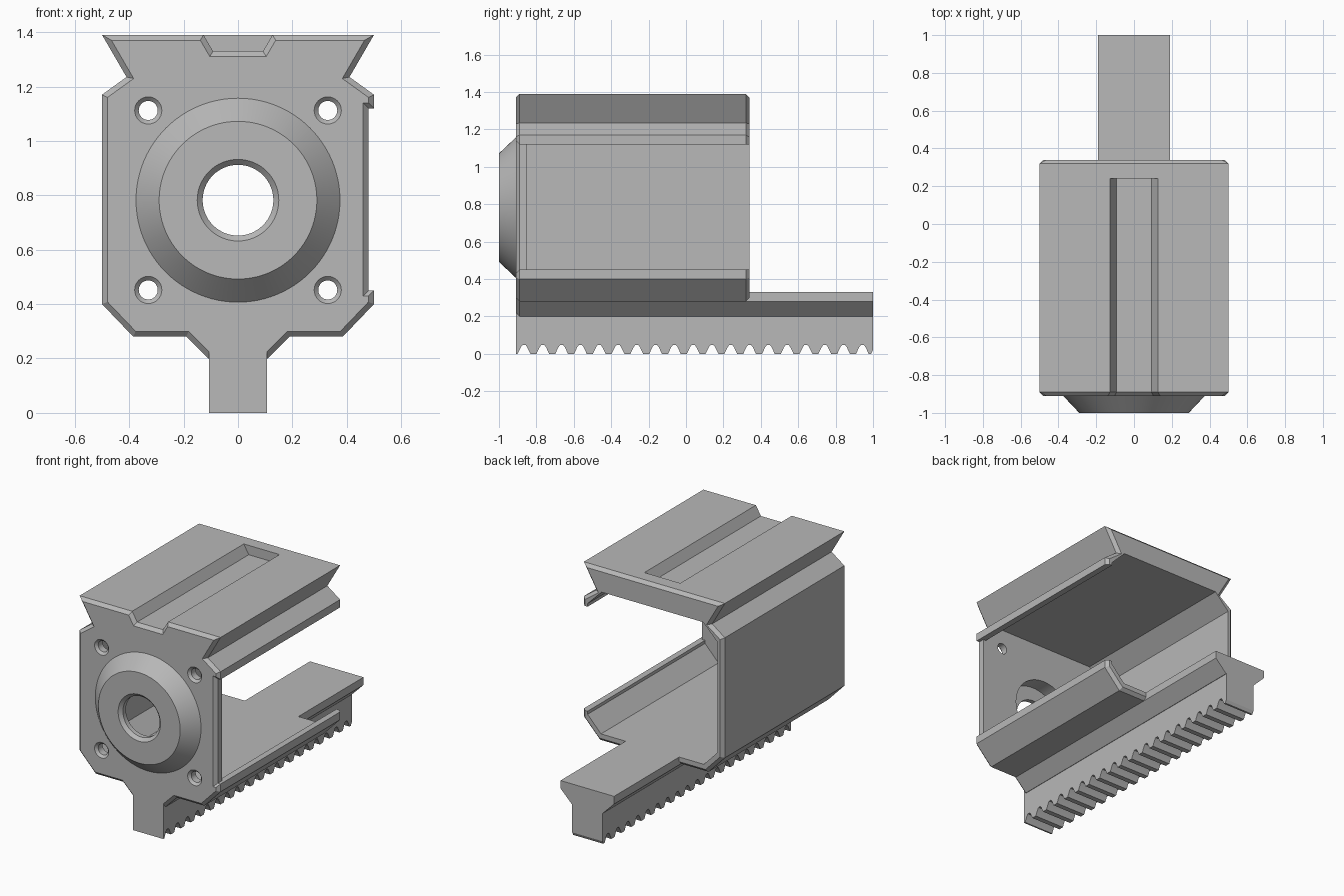
import bpy, bmesh, math
from mathutils import Vector
from mathutils.geometry import intersect_line_line_2d, intersect_line_line

if "Cube" in bpy.data.objects:
    bpy.data.objects.remove(bpy.data.objects["Cube"], do_unlink=True)

grey = bpy.data.materials.new("light grey")
grey.use_nodes = True
colour = (0.48, 0.48, 0.48, 1)
grey.diffuse_color = colour
grey.node_tree.nodes["Principled BSDF"].inputs["Base Color"].default_value = colour


def loft(name, sections):
    """Solid through equal-sized loops of 3D points."""
    bm = bmesh.new()
    rows = [[bm.verts.new(p) for p in s] for s in sections]
    n = len(rows[0])
    for a, b in zip(rows, rows[1:]):
        for i in range(n):
            j = (i + 1) % n
            bm.faces.new((a[i], a[j], b[j], b[i]))
    bm.faces.new(rows[0])
    bm.faces.new(rows[-1])
    bmesh.ops.recalc_face_normals(bm, faces=bm.faces)
    mesh = bpy.data.meshes.new(name)
    bm.to_mesh(mesh)
    bm.free()
    mesh.materials.append(grey)
    obj = bpy.data.objects.new(name, mesh)
    bpy.context.collection.objects.link(obj)
    return obj


def inset(poly, d):
    """Move every side of a counter-clockwise outline inward by d."""
    out, n = [], len(poly)
    for i in range(n):
        a, b, c = (Vector(poly[(i + k) % n]) for k in (-1, 0, 1))
        u, v = (b - a).normalized(), (c - b).normalized()
        nu, nv = Vector((-u.y, u.x)), Vector((-v.y, v.x))
        out.append(b + (nu + nv) * (d / (1 + nu.dot(nv))))
    return out


def mirrored(right):
    """Close a right half outline, listed bottom to top, across x = 0."""
    return right + [(-x, z) for x, z in reversed(right)]


def prism(name, poly, stations):
    """Loft an x-z outline along y; stations are (y, inset)."""
    return loft(name, [[(x, y, z) for x, z in inset(poly, d)] for y, d in stations])


def turned(name, cx, cz, stations, sides=64):
    """Solid of revolution about a y axis; stations are (y, radius)."""
    angles = [2 * math.pi * i / sides for i in range(sides)]
    return loft(name, [[(cx + r * math.cos(t), y, cz + r * math.sin(t)) for t in angles]
                       for y, r in stations])


def combine(target, tool, operation):
    tool.hide_render = True
    mod = target.modifiers.new(operation, "BOOLEAN")
    mod.operation, mod.solver, mod.object = operation, "EXACT", tool
    bpy.ops.object.select_all(action="DESELECT")
    bpy.context.view_layer.objects.active = target
    target.select_set(True)
    bpy.ops.object.modifier_apply(modifier=mod.name)
    bpy.data.objects.remove(tool, do_unlink=True)


FRONT, BACK, END, EDGE = -0.91, 0.34, 1.0, 0.02
AXIS = 0.782

# Housing shell with chamfered front and back rims
outline = mirrored([(0.11, 0.2), (0.19, 0.28), (0.385, 0.28), (0.5, 0.4),
                    (0.5, 1.17), (0.41, 1.235), (0.5, 1.39)])
housing = prism("housing", outline, [(FRONT, EDGE), (FRONT + EDGE, 0),
                                     (BACK - EDGE, 0), (BACK, EDGE)])

# Conical nose on the front plate
nose = turned("nose", 0, AXIS, [(-0.88, 0.375), (FRONT, 0.375), (-1, 0.29)], 96)
combine(housing, nose, "UNION")

# Inner cavity, open at the back
cavity = mirrored([(0.365, 0.33), (0.46, 0.43), (0.46, 1.14), (0.36, 1.24)])
combine(housing, prism("cavity_cutter", cavity, [(-0.85, 0), (0.5, 0)]), "DIFFERENCE")

# Side opening with a chamfered front edge
window = [(0.48, 0.45), (0.7, 0.45), (0.7, 1.12), (0.48, 1.12)]
flare = [(FRONT - EDGE, -2 * EDGE), (FRONT + EDGE, 0)]
combine(housing, prism("window_cutter", window, flare + [(-0.84, 0)]), "DIFFERENCE")
opening = [(0.4, 0.45), (0.7, 0.45), (0.7, 1.12), (0.4, 1.12)]
combine(housing, prism("opening_cutter", opening, [(-0.85, 0), (0.5, 0)]), "DIFFERENCE")

# Top groove
groove = mirrored([(0.092, 1.33), (0.162, 1.45)])
combine(housing, prism("groove_cutter", groove, flare + [(0.24, 0)]), "DIFFERENCE")

# Central bore with a bearing seat behind it
bore = turned("bore_cutter", 0, AXIS, [(-1.02, 0.17), (-0.98, 0.13), (-0.95, 0.13),
                                       (-0.95, 0.22), (-0.8, 0.22)])
combine(housing, bore, "DIFFERENCE")

# Countersunk screw holes
for x in (-0.33, 0.33):
    for z in (0.452, 1.112):
        hole = turned("screw_cutter", x, z, [(-0.925, 0.065), (-0.895, 0.035),
                                             (-0.8, 0.035)], 32)
        combine(housing, hole, "DIFFERENCE")

# Rail that carries the rack behind the housing
rail = mirrored([(0.11, 0.2), (0.19, 0.28), (0.19, 0.33)])
prism("rail", rail, [(0.3, 0), (END, 0)])

# Toothed rack, cut from one side profile
notch = [(-0.034, 0), (-0.017, 0.036), (-0.008, 0.048),
         (0.008, 0.048), (0.017, 0.036), (0.034, 0)]
profile = [(FRONT, 0.23), (FRONT, 0)]
for k in range(19):
    profile += [(-0.866 + 0.1005 * k + dy, z) for dy, z in notch]
profile += [(0.99, 0), (END, 0.02), (END, 0.23)]
rack = loft("rack", [[(x, y, z) for y, z in profile] for x in (-0.107, 0.107)])

# Shading
for obj in bpy.context.collection.objects:
    if obj.name in ("housing", "rail", "rack"):
        bpy.ops.object.select_all(action="DESELECT")
        bpy.context.view_layer.objects.active = obj
        obj.select_set(True)
        bpy.ops.object.shade_smooth_by_angle(angle=math.radians(25))
